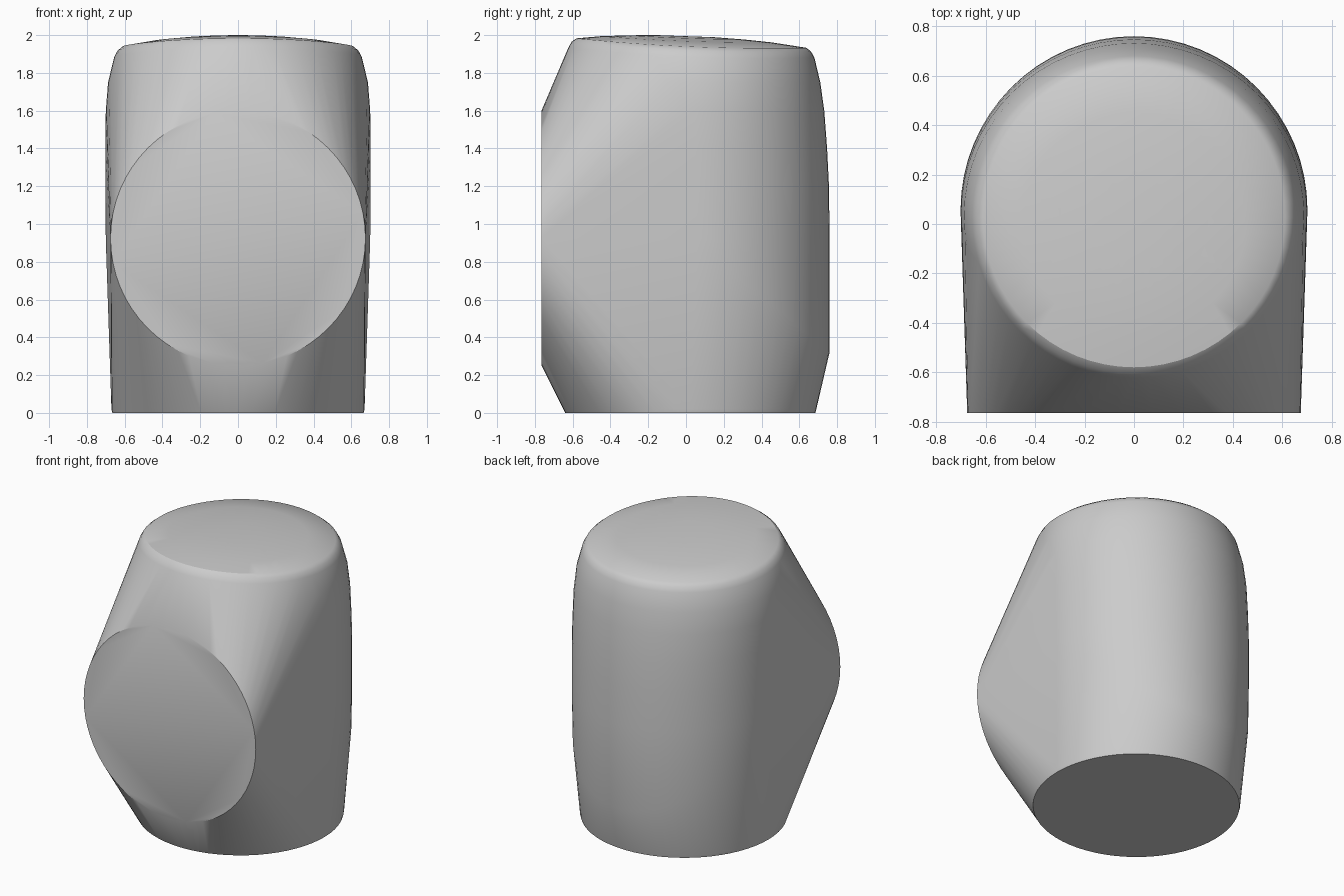
import bpy, bmesh
from math import sin, cos, pi, sqrt, radians

cube = bpy.data.objects.get("Cube")
if cube:
    bpy.data.objects.remove(cube, do_unlink=True)

SIDES = 64
bm = bmesh.new()


def dome(x, y):
    """Height of the gently crowned, backward sloping top."""
    return 2.0 - 0.14 * x * x - 0.09 * (y + 0.2) ** 2


def ring(rx, front, back, height):
    """Horizontal oval; height is a number or a function of x and y."""
    mid, ry = (front + back) / 2, (back - front) / 2
    for i in range(SIDES):
        a = 2 * pi * i / SIDES
        x, y = rx * cos(a), mid + ry * sin(a)
        bm.verts.new((x, y, height(x, y) if callable(height) else height))


# Upright barrel
ring(0.665, -0.64, 0.685, 0.0)
ring(0.67, -0.645, 0.69, 0.02)
for z, rx, back in ((0.92, 0.70, 0.76), (1.2, 0.702, 0.757),
                    (1.4, 0.702, 0.747), (1.6, 0.70, 0.732), (1.75, 0.688, 0.711)):
    ring(rx, -0.64, back, z)

# Rounded rim and crowned top
for inset, drop in ((0.0, 0.09), (0.007, 0.05), (0.025, 0.02), (0.05, 0.004)):
    ring(0.662 - inset, -0.63 + inset, 0.687 - inset,
         lambda x, y, d=drop: dome(x, y) - d)
for r in (0.45, 0.3, 0.15):
    ring(r, -r, r, dome)

# Round flat front, and the arc where its sides run into the back
for i in range(SIDES):
    a = 2 * pi * i / SIDES
    bm.verts.new((0.675 * cos(a), -0.765, 0.925 + 0.675 * sin(a)))
    if sin(a) < 0:
        x = 0.70 * cos(a)
        y = 0.03 + 0.73 * sqrt(1 - (x / 0.702) ** 2)
        bm.verts.new((x, y, 0.92 + 0.60 * sin(a)))

# Stretch one skin over all of the outlines
hull = bmesh.ops.convex_hull(bm, input=bm.verts)
loose = {g for g in hull["geom_interior"] + hull["geom_unused"]
         if isinstance(g, bmesh.types.BMVert)}
bmesh.ops.delete(bm, geom=list(loose), context='VERTS')
bmesh.ops.dissolve_limit(bm, angle_limit=radians(0.1), verts=bm.verts, edges=bm.edges)
bmesh.ops.recalc_face_normals(bm, faces=bm.faces)

mesh = bpy.data.meshes.new("rounded_body")
bm.to_mesh(mesh)
bm.free()
body = bpy.data.objects.new("rounded_body", mesh)
bpy.context.collection.objects.link(body)

# Plain grey
grey = bpy.data.materials.new("plain_grey")
grey.use_nodes = True
colour = (0.6, 0.6, 0.6, 1.0)
grey.diffuse_color = colour
grey.node_tree.nodes["Principled BSDF"].inputs["Base Color"].default_value = colour
mesh.materials.append(grey)

# Smooth sides with crisp front and base edges
bpy.ops.object.select_all(action='DESELECT')
body.select_set(True)
bpy.context.view_layer.objects.active = body
bpy.ops.object.shade_smooth_by_angle(angle=radians(30))
